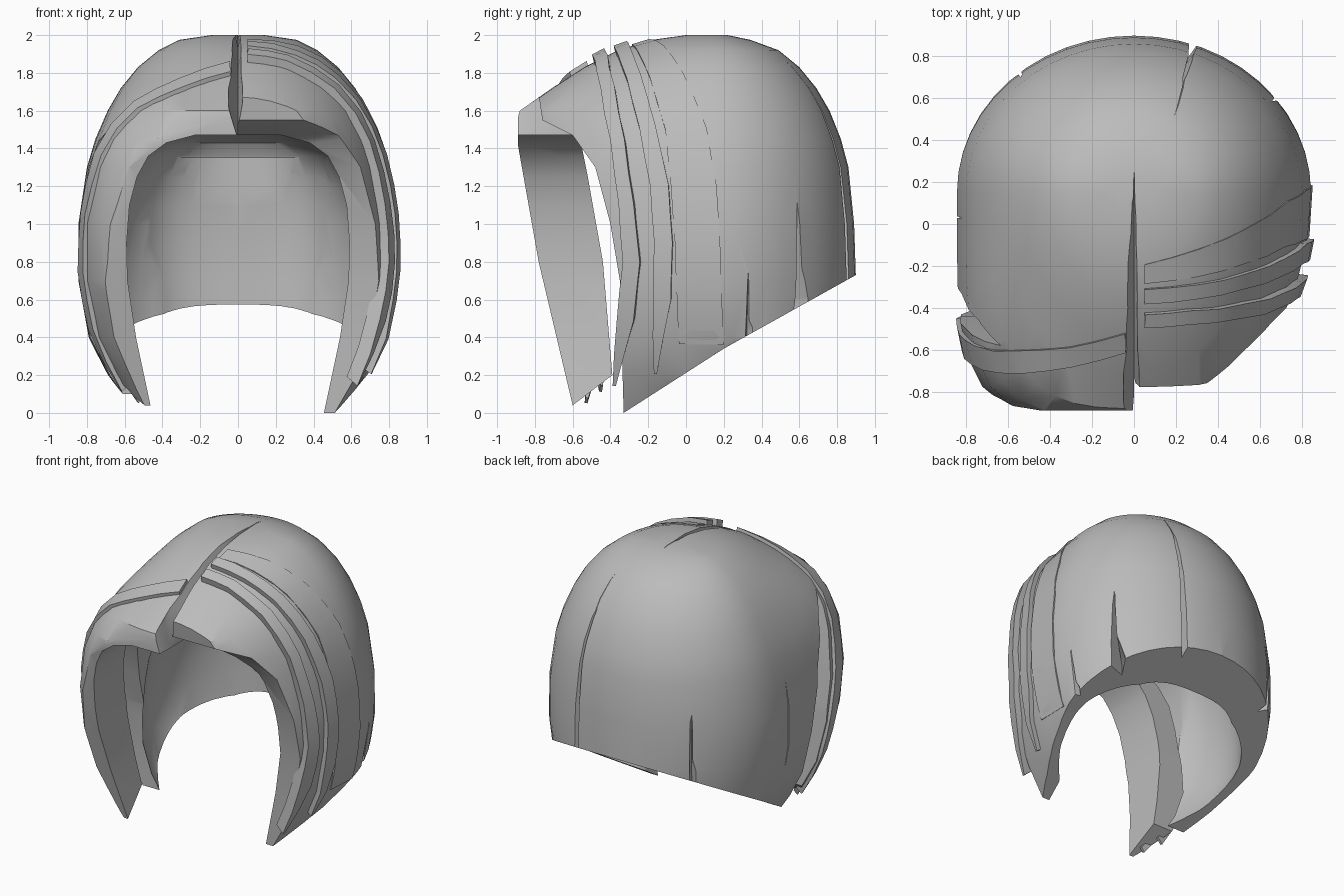
import bpy, bmesh, math
from mathutils import Vector
from mathutils.bvhtree import BVHTree

if "Cube" in bpy.data.objects:
    bpy.data.objects.remove(bpy.data.objects["Cube"])

grey = bpy.data.materials.new("hair_grey")
grey.diffuse_color = (0.5, 0.5, 0.5, 1)
grey.use_nodes = True
grey.node_tree.nodes["Principled BSDF"].inputs["Base Color"].default_value = grey.diffuse_color


def make(name, verts, faces):
    me = bpy.data.meshes.new(name)
    me.from_pydata(verts, [], faces)
    bm = bmesh.new()
    bm.from_mesh(me)
    bmesh.ops.recalc_face_normals(bm, faces=bm.faces)
    bm.to_mesh(me)
    bm.free()
    me.materials.append(grey)
    ob = bpy.data.objects.new(name, me)
    bpy.context.collection.objects.link(ob)
    return ob


def loft(name, rings):
    """Skin a stack of equal closed rings and cap both ends."""
    n = len(rings[0])
    verts = [p for r in rings for p in r]
    faces = [(i * n + j, i * n + (j + 1) % n, (i + 1) * n + (j + 1) % n, (i + 1) * n + j)
             for i in range(len(rings) - 1) for j in range(n)]
    faces += [tuple(range(n)), tuple(range(len(verts) - n, len(verts)))]
    return make(name, verts, faces)


def ring(z, a, yf, yb, pl, pr, pb=2.0, yc=0.15, n=48):
    """Horizontal ring: half width a, front yf, back yb; roundness front left, front right, back."""
    out = []
    for k in range(n):
        t = 2 * math.pi * k / n
        c, s = math.cos(t), math.sin(t)
        p, d = (pb, yb - yc) if s > 0 else (pr if c > 0 else pl, yc - yf)
        q = (abs(c) ** p + abs(s) ** p) ** (-1 / p)
        out.append((a * c * q, yc + d * s * q, z))
    return out


def prism(name, yz, x0, x1):
    return loft(name, [[(x, y, z) for y, z in yz] for x in (x0, x1)])


def cut(ob, cutter):
    m = ob.modifiers.new("cut", 'BOOLEAN')
    m.operation, m.solver, m.object = 'DIFFERENCE', 'EXACT', cutter
    bpy.context.view_layer.objects.active = ob
    bpy.ops.object.modifier_apply(modifier=m.name)
    bpy.data.objects.remove(cutter)


# Main rounded hair volume
cap = loft("hair_cap", [ring(*r) for r in (
    (2.0, .14, 0, .22, 2, 2), (1.975, .31, -.18, .34, 2, 2), (1.92, .42, -.36, .49, 2, 2),
    (1.83, .53, -.54, .60, 2.1, 2), (1.72, .62, -.71, .69, 2.4, 2), (1.6, .69, -.88, .76, 3, 2),
    (1.45, .755, -.92, .82, 4, 2), (1.3, .80, -.93, .86, 4.5, 2), (1.0, .845, -.93, .89, 4.5, 2),
    (.7, .845, -.92, .90, 4, 2), (.4, .79, -.9, .90, 3.4, 2), (.2, .69, -.9, .90, 3, 2.2),
    (0, .55, -.9, .90, 3, 2.4), (-.15, .45, -.9, .90, 3, 2.4))])
bm = bmesh.new()
bm.from_mesh(cap.data)
surface = BVHTree.FromBMesh(bm)
bm.free()

# Hollow for the head, open to the front
cut(cap, loft("cavity", [ring(z, a, -1.6, yb, 8, 8, 2.9, 0) for z, a, yb in (
    (-.3, .38, .62), (.0, .455, .62), (.4, .54, .62), (.7, .585, .62), (.9, .59, .62),
    (1.1, .575, .6), (1.25, .535, .58), (1.36, .475, .55), (1.43, .38, .5), (1.47, .23, .35))]))

# Sides hollowed further so the walls thin out towards the hem
cut(cap, loft("side_hollow", [ring(z, a, -.5, .6, 2, 2, 2.2, .08) for z, a in (
    (-.1, .44), (.05, .52), (.2, .63), (.4, .71), (.6, .72), (.8, .70), (1.0, .66),
    (1.2, .59), (1.35, .48))]))

# Face-framing edge and slanted hem, different on each side
hem = [(.2, .34), (.9, .73), (1.3, .96), (1.3, -.5), (-1.3, -.5)]
cut(cap, prism("right_trim", [(-1.3, 1.75), (-.79, 1.75), (-.76, 1.55), (-.6, 1.47), (-.48, 1.3),
                              (-.4, 1.0), (-.35, .7), (-.33, 0)] + hem, -.001, 1.3))
cut(cap, prism("left_trim", [(-1.3, 1.65), (-.89, 1.65), (-.89, 1.42), (-.78, .8), (-.6, .04),
                             (-.39, .2), (-.44, .8), (-.52, 1.25), (-.58, 1.55), (-.46, 1.43),
                             (-.33, 1.1), (-.24, .7), (-.22, .4), (-.22, .1)] + hem, -1.3, .001))

# Centre parting: shallow groove from the forehead to the crown, steep on the right
cut(cap, loft("parting", [[(-w, y, z + .7), (w * .5, y, z + .7), (w * .5, y, z + .16), (0, y, z), (-w, y, z + .16)]
                          for y, z, w in ((-1, 1.42, .05), (-.78, 1.48, .05), (-.6, 1.68, .05),
                                          (-.4, 1.82, .06), (-.1, 1.93, .06), (.1, 1.965, .04),
                                          (.28, 1.99, .01))]))


def slit(path, width, depth):
    """Tapered notch cut in from outside; path rows are x, y, z, scale."""
    rings = []
    for x, y, z, k in path:
        c = Vector((x, y, z))
        d = Vector((x, y - .1, 0)).normalized()
        s = Vector((-d.y, d.x, 0)) * width * k * 2
        rings.append([c + d * .3 + s * 2, c + d * .3 - s * 2, c - d * depth * k])
    cut(cap, loft("slit", rings))


# Notches between locks around the hem
slit([(.64, .60, .3, 1.2), (.63, .60, .6, 1), (.665, .59, 1.14, .05)], .04, .09)
slit([(.78, .34, .2, 1.2), (.79, .34, .45, 1), (.82, .33, .74, .05)], .04, .06)
slit([(.27, .85, .4, 1), (.27, .81, 1.3, .8), (.24, .7, 1.65, .6), (.19, .5, 1.9, .05)], .025, .06)
slit([(-.56, .70, .4, 1), (-.54, .7, .7, .8), (-.52, .68, 1.1, .05)], .035, .06)
slit([(-.83, .03, .0, 1), (-.84, .03, .6, .8), (-.82, .03, 1.2, .05)], .03, .03)


def lock(name, path, lift, sink=.04):
    """Flat lock of hair lying on the cap; path rows are x, y, z, half width."""
    fine = []
    for i in range(len(path) - 1):
        for k in range(2):
            fine.append([a + (b - a) * k / 2 for a, b in zip(path[i], path[i + 1])])
    fine.append(path[-1])
    rings = []
    for x, y, z, w in fine:
        e = []
        for dy in (-w, w):
            p, nrm, _, _ = surface.find_nearest(Vector((x, y + dy, z)))
            out = Vector((x, 0, z - .9)).normalized()
            if nrm.dot(out) < 0:
                nrm = -nrm
            nrm = (nrm + out).normalized()
            e.append((p + nrm * lift, p - nrm * sink))
        rings.append([e[0][0], e[1][0], e[1][1], e[0][1]])
    return loft(name, rings)


# Layered locks sweeping from the parting down both sides
lock("right_rear_lock", [(.05, -.35, 1.94, .04), (.3, -.32, 1.88, .04), (.5, -.27, 1.75, .04),
                         (.68, -.2, 1.5, .045), (.79, -.14, 1.2, .05), (.83, -.12, .9, .05),
                         (.82, -.13, .6, .05), (.74, -.17, .2, .008)], .035)
lock("right_front_lock", [(.05, -.46, 1.88, .04), (.25, -.44, 1.84, .04), (.48, -.4, 1.68, .04),
                          (.66, -.35, 1.42, .04), (.75, -.31, 1.1, .045), (.79, -.29, .8, .05),
                          (.74, -.32, .5, .05), (.62, -.38, .16, .008)], .045, .03)
lock("right_side_layer", [(.05, -.24, 1.96, .05), (.3, -.18, 1.9, .07), (.52, -.1, 1.77, .09),
                          (.72, 0, 1.5, .11), (.8, .04, 1.2, .12), (.84, .06, .9, .12),
                          (.83, .07, .6, .12), (.78, .08, .36, .12)], .01, .03)
lock("left_front_lock", [(-.04, -.56, 1.8, .06), (-.3, -.64, 1.74, .06), (-.52, -.65, 1.6, .06),
                         (-.7, -.63, 1.35, .06), (-.79, -.58, 1.05, .06), (-.81, -.51, .75, .06),
                         (-.76, -.47, .45, .05), (-.64, -.46, .1, .008)], .025, .03)
lock("left_inner_lock", [(-.78, -.48, .8, .02), (-.72, -.46, .4, .05), (-.53, -.53, .05, .008)], .0, .04)

# Smooth shading with crisp lock edges
bpy.ops.object.select_all(action='SELECT')
bpy.context.view_layer.objects.active = cap
bpy.ops.object.shade_smooth_by_angle(angle=math.radians(32))
